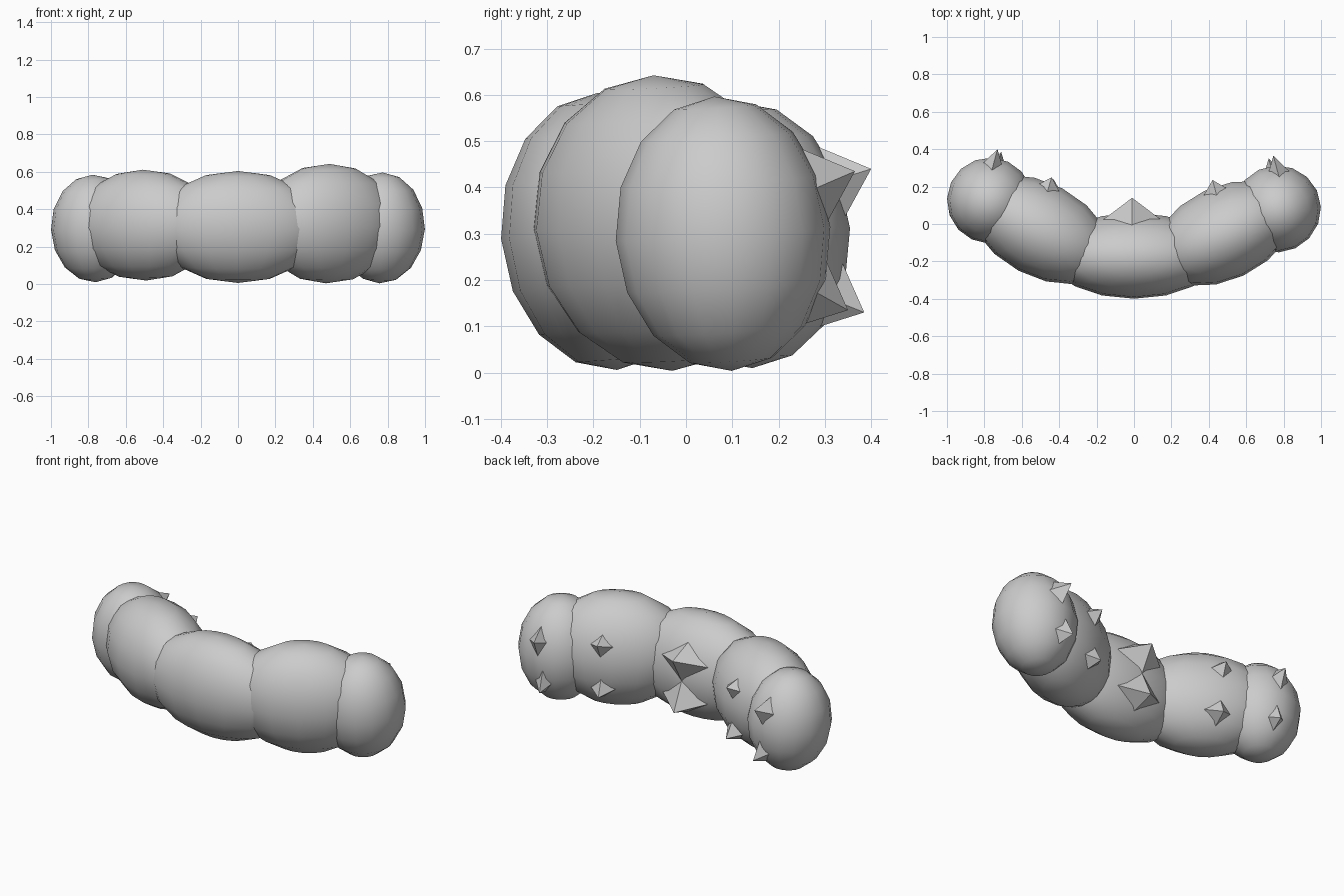
import bpy
from math import sin, cos, radians
from mathutils import Vector, Matrix

if "Cube" in bpy.data.objects:
    bpy.data.objects.remove(bpy.data.objects["Cube"])

# centre, half sizes (along body, across, up), heading, upper foot tip, lower foot tip, foot half width
SEGMENTS = [
    ((-0.77, 0.125, 0.297), (0.23, 0.23, 0.288), -25, (-0.73, 0.40, 0.44), (-0.71, 0.385, 0.13), 0.09),
    ((-0.50, -0.03, 0.315), (0.41, 0.25, 0.297), -28, (-0.44, 0.25, 0.44), (-0.43, 0.24, 0.13), 0.15),
    ((0.0, -0.17, 0.305), (0.45, 0.23, 0.30), 0, (-0.01, 0.14, 0.44), (-0.01, 0.13, 0.13), 0.20),
    ((0.48, -0.05, 0.323), (0.40, 0.25, 0.32), 25, (0.42, 0.235, 0.45), (0.42, 0.225, 0.14), 0.15),
    ((0.765, 0.08, 0.30), (0.235, 0.232, 0.297), 25, (0.745, 0.365, 0.435), (0.72, 0.35, 0.135), 0.09),
]


# rounded body segment
def body_segment(i, centre, size, heading):
    bpy.ops.mesh.primitive_uv_sphere_add(segments=16, ring_count=8, radius=1, location=centre,
                                         rotation=(radians(4), 0, radians(heading)))
    ob = bpy.context.object
    ob.name = f"body_segment_{i}"
    ob.scale = size
    bpy.ops.object.shade_smooth()


# four-sided pyramid foot pointing outward from the body
def foot(name, tip, heading, lift, width):
    h = radians(heading)
    along = Vector((cos(h), sin(h), 0))
    out = Vector((-sin(h), cos(h), lift)).normalized()
    up = out.cross(along) * -1
    depth = 0.16
    mid = Vector(tip) - out * depth
    verts = [mid + along * width, mid + up * 0.14, mid - along * width, mid - up * 0.14, Vector(tip)]
    faces = [(0, 1, 4), (1, 2, 4), (2, 3, 4), (3, 0, 4), (3, 2, 1, 0)]
    me = bpy.data.meshes.new(name)
    me.from_pydata(verts, [], faces)
    me.validate()
    ob = bpy.data.objects.new(name, me)
    bpy.context.collection.objects.link(ob)
    # consistent outward normals
    import bmesh
    bm = bmesh.new()
    bm.from_mesh(me)
    bmesh.ops.recalc_face_normals(bm, faces=bm.faces)
    bm.to_mesh(me)
    bm.free()


for i, (centre, size, heading, upper, lower, width) in enumerate(SEGMENTS, 1):
    body_segment(i, centre, size, heading)
    foot(f"upper_foot_{i}", upper, heading * 0.6, 0.35, width)
    foot(f"lower_foot_{i}", lower, heading * 0.6, -0.45, width)
